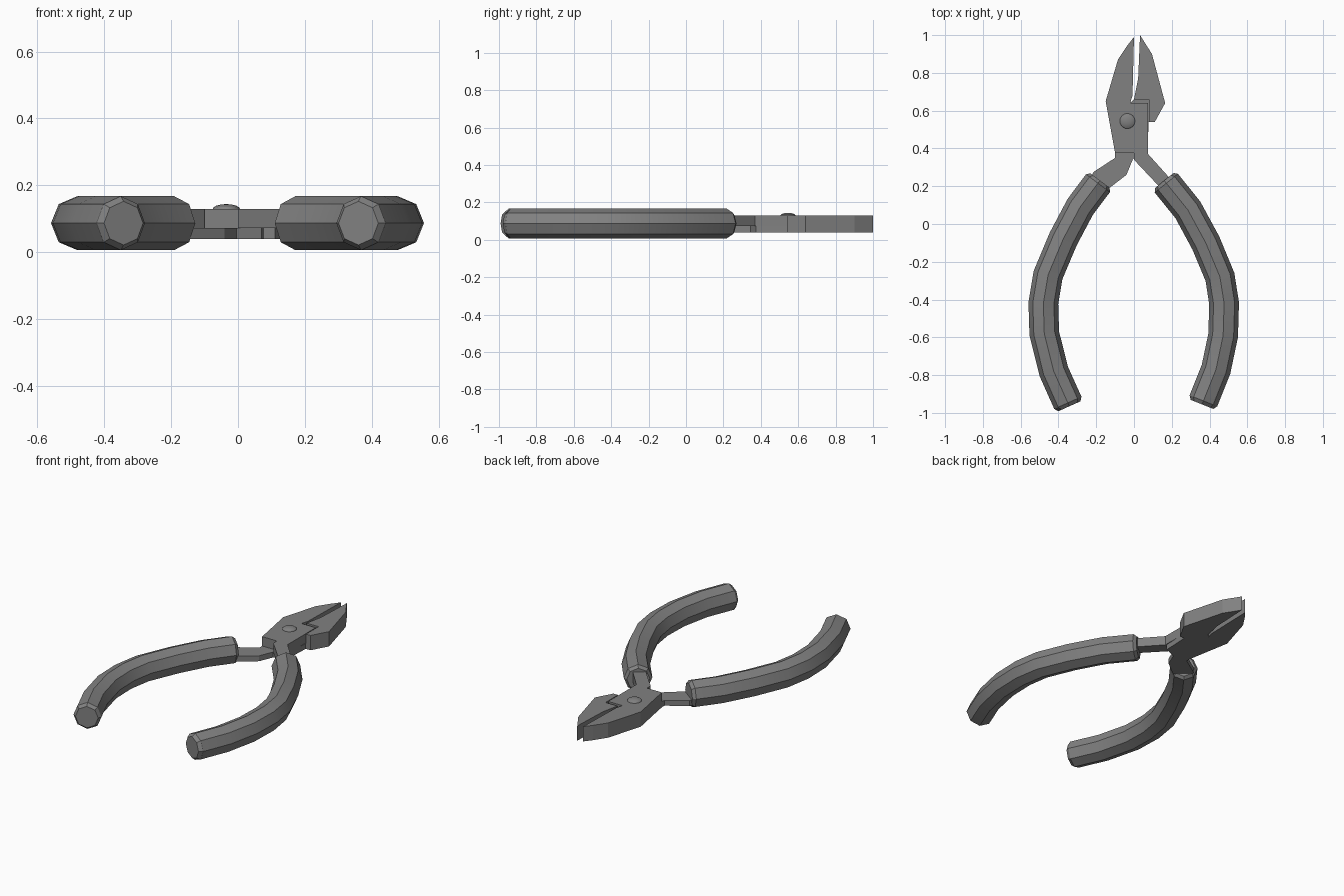
import bpy, bmesh, math
from mathutils import Vector

if "Cube" in bpy.data.objects:
    bpy.data.objects.remove(bpy.data.objects["Cube"])


def material(name, value):
    m = bpy.data.materials.new(name)
    m.diffuse_color = (value, value, value, 1)
    m.use_nodes = True
    m.node_tree.nodes["Principled BSDF"].inputs["Base Color"].default_value = m.diffuse_color
    return m


GREY = material("steel grey", 0.22)


def finish(name, bm, mat):
    bmesh.ops.recalc_face_normals(bm, faces=bm.faces)
    mesh = bpy.data.meshes.new(name)
    bm.to_mesh(mesh)
    bm.free()
    mesh.materials.append(mat)
    ob = bpy.data.objects.new(name, mesh)
    bpy.context.collection.objects.link(ob)
    return ob


def smooth(ob):
    bpy.ops.object.select_all(action='DESELECT')
    ob.select_set(True)
    bpy.context.view_layer.objects.active = ob
    bpy.ops.object.shade_smooth_by_angle(angle=math.radians(30))


def plate(name, outline, z0, z1):
    """Extrude a flat outline between two heights."""
    bm = bmesh.new()
    low = bm.faces.new([bm.verts.new((x, y, z0)) for x, y in outline])
    out = bmesh.ops.extrude_face_region(bm, geom=[low])
    top = [v for v in out["geom"] if isinstance(v, bmesh.types.BMVert)]
    bmesh.ops.translate(bm, verts=top, vec=(0, 0, z1 - z0))
    return finish(name, bm, GREY)


def grip(name, path, radius=0.079, z=0.087, sides=8):
    """Octagonal tube along a path with chamfered ends."""
    pts = [Vector((x, y, z)) for x, y in path]
    start, end = (pts[1] - pts[0]).normalized(), (pts[-1] - pts[-2]).normalized()
    pts = [pts[0]] + [pts[0] + start * 0.018] + pts[1:-1] + [pts[-1] - end * 0.02, pts[-1]]
    bm = bmesh.new()
    rings = []
    for i, p in enumerate(pts):
        before, after = pts[max(i - 1, 0)], pts[min(i + 1, len(pts) - 1)]
        t = ((p - before).normalized() + (after - p).normalized()).normalized()
        side = Vector((-t.y, t.x, 0))
        r = radius - 0.015 if i in (0, len(pts) - 1) else radius
        rings.append([bm.verts.new(p + side * r * math.cos(a) + Vector((0, 0, r * 1.02 * math.sin(a))))
                      for a in (math.tau * k / sides for k in range(sides))])
    for a, b in zip(rings, rings[1:]):
        for k in range(sides):
            n = (k + 1) % sides
            bm.faces.new((a[k], a[n], b[n], b[k]))
    bm.faces.new(rings[0])
    bm.faces.new(rings[-1])
    smooth(finish(name, bm, GREY))


# Curved grips
grip("left_grip", [(-0.18, 0.23), (-0.285, 0.09), (-0.375, -0.08), (-0.455, -0.27),
                   (-0.48, -0.42), (-0.475, -0.58), (-0.425, -0.78), (-0.342, -0.965)])
grip("right_grip", [(0.16, 0.23), (0.285, 0.075), (0.38, -0.1), (0.455, -0.28),
                    (0.477, -0.42), (0.472, -0.59), (0.434, -0.77), (0.36, -0.955)])

Z0, ZM, Z1 = 0.04, 0.073, 0.13

# Upper lever: left jaw, pivot plate and right arm
plate("left_jaw_lever", [(0.0, 0.99), (-0.035, 0.945), (-0.085, 0.87), (-0.15, 0.65),
                         (-0.1, 0.375), (0.0, 0.375), (0.0, 0.34), (0.16, 0.17),
                         (0.21, 0.22), (0.075, 0.37), (0.075, 0.64), (-0.02, 0.64),
                         (-0.008, 0.68)], ZM, Z1)
plate("left_jaw_base", [(0.0, 0.99), (-0.035, 0.945), (-0.085, 0.87), (-0.15, 0.65),
                        (-0.118, 0.475), (-0.02, 0.64), (-0.008, 0.68)], Z0, ZM)

# Lower lever: right jaw, hidden pivot plate and left arm
plate("right_jaw", [(0.032, 1.0), (0.095, 0.9), (0.165, 0.64), (0.11, 0.54),
                    (0.08, 0.54), (0.08, 0.66), (0.0, 0.66), (0.022, 0.77)], ZM, Z1)
plate("right_jaw_lever", [(0.032, 1.0), (0.095, 0.9), (0.165, 0.64), (0.11, 0.54),
                          (0.078, 0.54), (0.07, 0.375), (-0.005, 0.345), (-0.04, 0.26),
                          (-0.17, 0.16), (-0.235, 0.225), (-0.215, 0.275), (-0.1, 0.35),
                          (-0.1, 0.375), (-0.118, 0.475), (-0.02, 0.64), (0.0, 0.66),
                          (0.022, 0.77)], Z0, ZM)

# Domed pivot rivet
bm = bmesh.new()
bmesh.ops.create_uvsphere(bm, u_segments=16, v_segments=8, radius=1)
bmesh.ops.scale(bm, verts=bm.verts, vec=(0.041, 0.041, 0.015))
bmesh.ops.translate(bm, verts=bm.verts, vec=(-0.035, 0.545, 0.129))
smooth(finish("pivot_rivet", bm, GREY))
